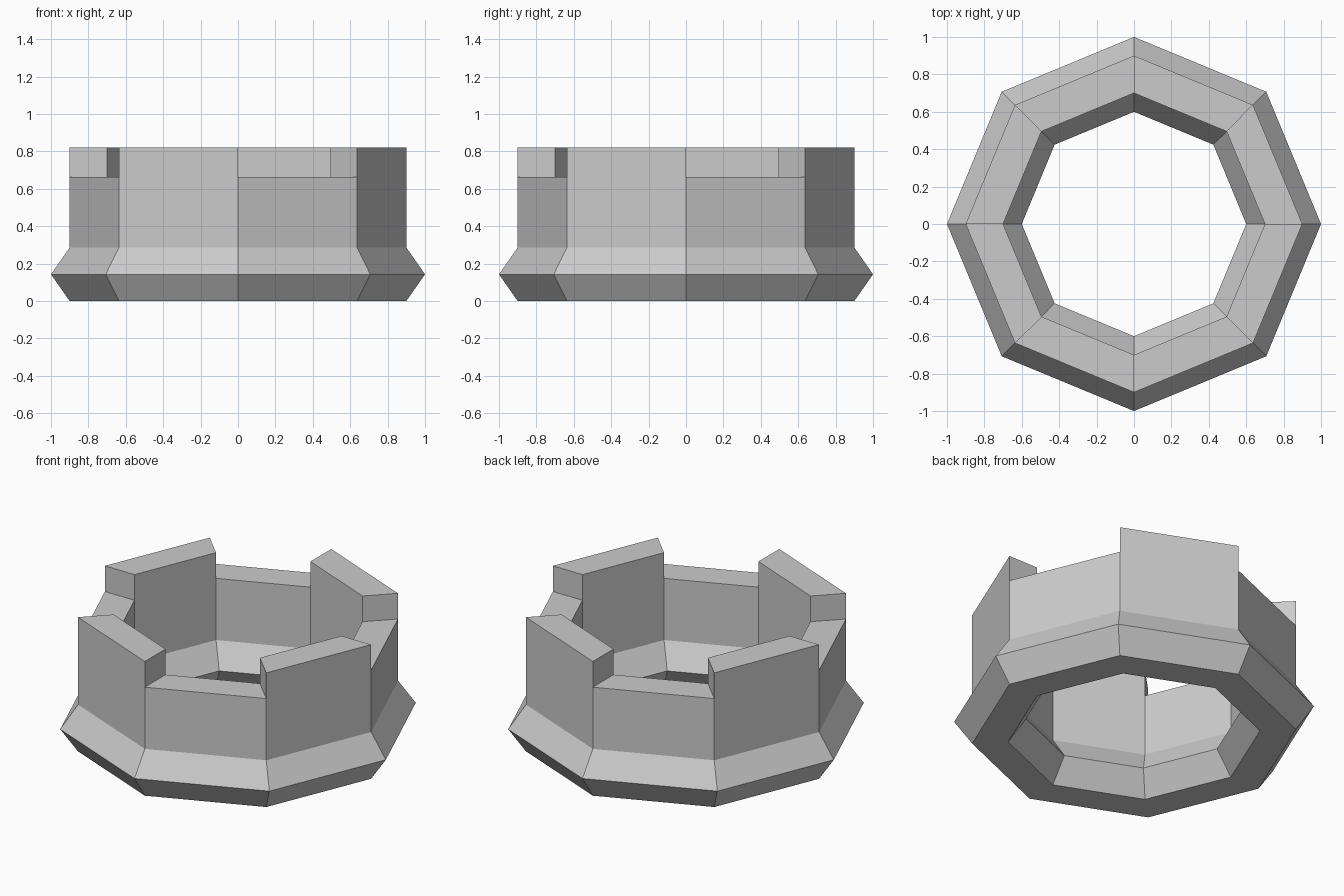
import bpy, bmesh
from math import cos, sin, pi

if "Cube" in bpy.data.objects:
    bpy.data.objects.remove(bpy.data.objects["Cube"])

SIDES = 8
# closed cross-section of the wall (radius, height), flared band at the foot
PROFILE = [(0.9, 0), (1.0, 0.143), (0.9, 0.286), (0.9, 0.663),
           (0.7, 0.663), (0.7, 0.286), (0.6, 0.143), (0.7, 0)]
TOP_EDGE = 3            # profile edge forming the wall top
MERLON_HEIGHT = 0.157

bm = bmesh.new()

# octagonal wall: profile swept around z
rings = []
for i in range(SIDES):
    a = 2 * pi * i / SIDES
    rings.append([bm.verts.new((r * cos(a), r * sin(a), z)) for r, z in PROFILE])

tops = []
n = len(PROFILE)
for i in range(SIDES):
    a, b = rings[i], rings[(i + 1) % SIDES]
    for j in range(n):
        k = (j + 1) % n
        face = bm.faces.new((a[j], b[j], b[k], a[k]))
        if j == TOP_EDGE and i % 2:
            tops.append(face)

# merlons: every other wall top raised
for face in tops:
    new = bmesh.ops.extrude_discrete_faces(bm, faces=[face])["faces"]
    bmesh.ops.translate(bm, verts=new[0].verts, vec=(0, 0, MERLON_HEIGHT))

bmesh.ops.recalc_face_normals(bm, faces=bm.faces)
mesh = bpy.data.meshes.new("tower_parapet")
bm.to_mesh(mesh)
bm.free()
parapet = bpy.data.objects.new("tower_parapet", mesh)
bpy.context.collection.objects.link(parapet)
